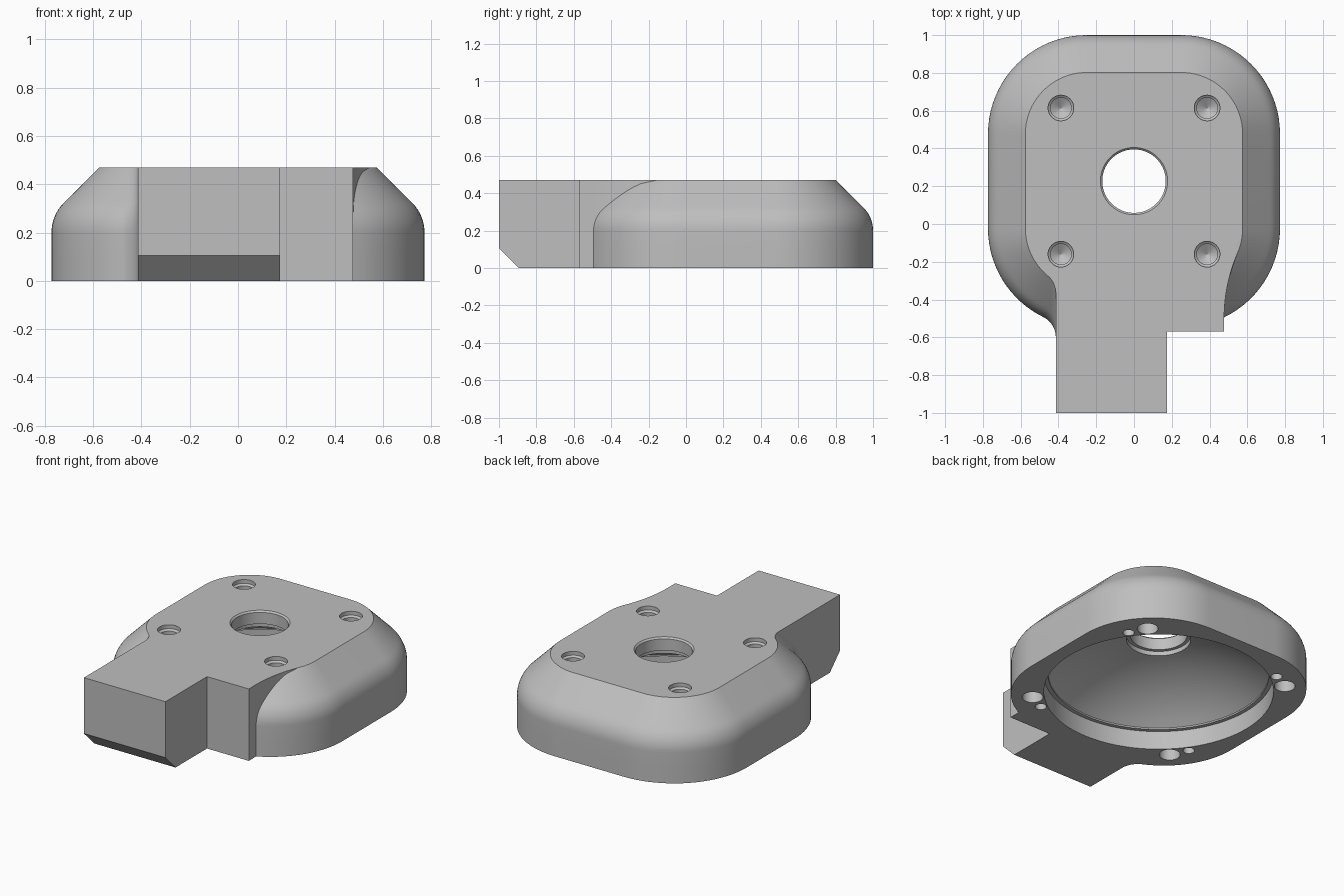
import bpy, bmesh
from math import sin, cos, pi, radians, sqrt, acos, atan2

if "Cube" in bpy.data.objects:
    bpy.data.objects.remove(bpy.data.objects["Cube"])

CY = 0.227              # centre of the housing in y
HALF = 0.25             # offset of the corner centres
RAD = 0.523             # corner radius at the base
TOP = 0.47

grey = bpy.data.materials.new("light grey")
grey.use_nodes = True
colour = (0.52, 0.52, 0.52, 1)
grey.diffuse_color = colour
grey.node_tree.nodes["Principled BSDF"].inputs["Base Color"].default_value = colour


def arc(cx, cy, r, a, b, n):
    return [(cx + r * cos(a + (b - a) * i / n), cy + r * sin(a + (b - a) * i / n))
            for i in range(n + 1)]


def make_object(name, bm):
    bmesh.ops.remove_doubles(bm, verts=bm.verts, dist=1e-6)
    bmesh.ops.recalc_face_normals(bm, faces=bm.faces)
    mesh = bpy.data.meshes.new(name)
    bm.to_mesh(mesh)
    bm.free()
    mesh.materials.append(grey)
    ob = bpy.data.objects.new(name, mesh)
    bpy.context.collection.objects.link(ob)
    return ob


def bridge(bm, a, b):
    n = len(a)
    for i in range(n):
        j = (i + 1) % n
        bm.faces.new((a[i], a[j], b[j], b[i]))


def lathe(bm, x, y, profile, n):
    """Closed solid of revolution; the profile runs upward, caps are added."""
    rings = [[bm.verts.new((x + r * cos(2 * pi * i / n), y + r * sin(2 * pi * i / n), z))
              for i in range(n)] for r, z in profile]
    for a, b in zip(rings, rings[1:]):
        bridge(bm, a, b)
    bm.faces.new(rings[0])
    bm.faces.new(rings[-1])


def outline(inset, front):
    """Rounded square with the arm at the front, blended in on both sides."""
    r = RAD - inset
    back, near = CY + HALF, CY - HALF
    # wide blend on the +x side
    wall, blend, by = 0.477, 0.885, -0.5
    fx = wall + blend
    dx, dy = fx - HALF, by - near
    d = sqrt(dx * dx + dy * dy)
    alpha = acos(min(1, (d * d + r * r - blend * blend) / (2 * d * r)))
    meet = atan2(dy, dx) - alpha
    px, py = HALF + r * cos(meet), near + r * sin(meet)
    start = atan2(py - by, px - fx)
    pts = [(wall, -0.57)]
    pts += arc(fx, by, blend, pi, start, 14)
    pts += arc(HALF, near, r, meet, 0, 14)[1:]
    # back corners
    pts += arc(HALF, back, r, 0, pi / 2, 20)
    pts += arc(-HALF, back, r, pi / 2, pi, 20)
    # tight blend on the -x side
    side, fillet = -0.414, 0.12
    gx = side - fillet
    ex = gx + HALF
    ey = -sqrt((r + fillet) ** 2 - ex * ex)
    touch = atan2(ey, ex)
    pts += arc(-HALF, near, r, pi, touch + 2 * pi, 16)
    pts += arc(gx, near + ey, fillet, touch + pi, 0, 14)[1:]
    # arm
    pts += [(side, front), (0.175, front), (0.175, -0.57)]
    return pts


# Housing: upright wall, rounded shoulder, 45 degree slope
levels = [(0, 0), (0.105, 0), (0.2, 0)]
bend = 0.174
for i in range(1, 9):
    a = radians(45) * i / 8
    levels.append((0.2 + bend * sin(a), bend * (1 - cos(a))))
z0, d0 = levels[-1]
levels += [(z0 + (TOP - z0) * i / 8, d0 + (TOP - z0) * i / 8) for i in range(1, 9)]

bm = bmesh.new()
loops = [[bm.verts.new((x, y, z)) for x, y in outline(d, -0.895 if z == 0 else -1)]
         for z, d in levels]
for a, b in zip(loops, loops[1:]):
    bridge(bm, a, b)
bm.faces.new(loops[0])
bm.faces.new(loops[-1])
housing = make_object("housing", bm)

# Domed cavity and stepped centre hole
bm = bmesh.new()
dome = [(0.655 - 0.465 * i / 14) for i in range(15)]
base = sqrt(1 - dome[0] ** 2)
cavity = [(0.68, -0.1), (0.68, 0.12), (0.655, 0.12)]
cavity += [(r, 0.13 + sqrt(1 - r * r) - base) for r in dome]
cavity += [(0.19, 0.385), (0.168, 0.385), (0.168, 0.46), (0.178, TOP), (0.178, 0.55)]
lathe(bm, 0, CY, cavity, 96)

# Screw holes in the top, fixing holes and small pins in the underside
for k in range(4):
    c, s = round(cos(k * pi / 2)), round(sin(k * pi / 2))

    def corner(x, y):
        return x * c - y * s, CY + x * s + y * c
    lathe(bm, *corner(0.387, 0.387),
          [(0.0005, 0.31), (0.055, 0.345), (0.055, 0.435), (0.068, 0.445), (0.068, 0.55)], 32)
    lathe(bm, *corner(0.53, 0.53), [(0.062, -0.1), (0.062, 0.15)], 32)
    lathe(bm, *corner(0.585, 0.42), [(0.034, -0.1), (0.034, 0.08)], 24)
cutter = make_object("hole_cutter", bm)
cutter.hide_render = True

bpy.ops.object.select_all(action='DESELECT')
bpy.context.view_layer.objects.active = housing
housing.select_set(True)
mod = housing.modifiers.new("holes", 'BOOLEAN')
mod.operation = 'DIFFERENCE'
mod.solver = 'EXACT'
mod.object = cutter
bpy.ops.object.modifier_apply(modifier=mod.name)
bpy.data.objects.remove(cutter)
bpy.ops.object.shade_smooth_by_angle(angle=radians(25))
